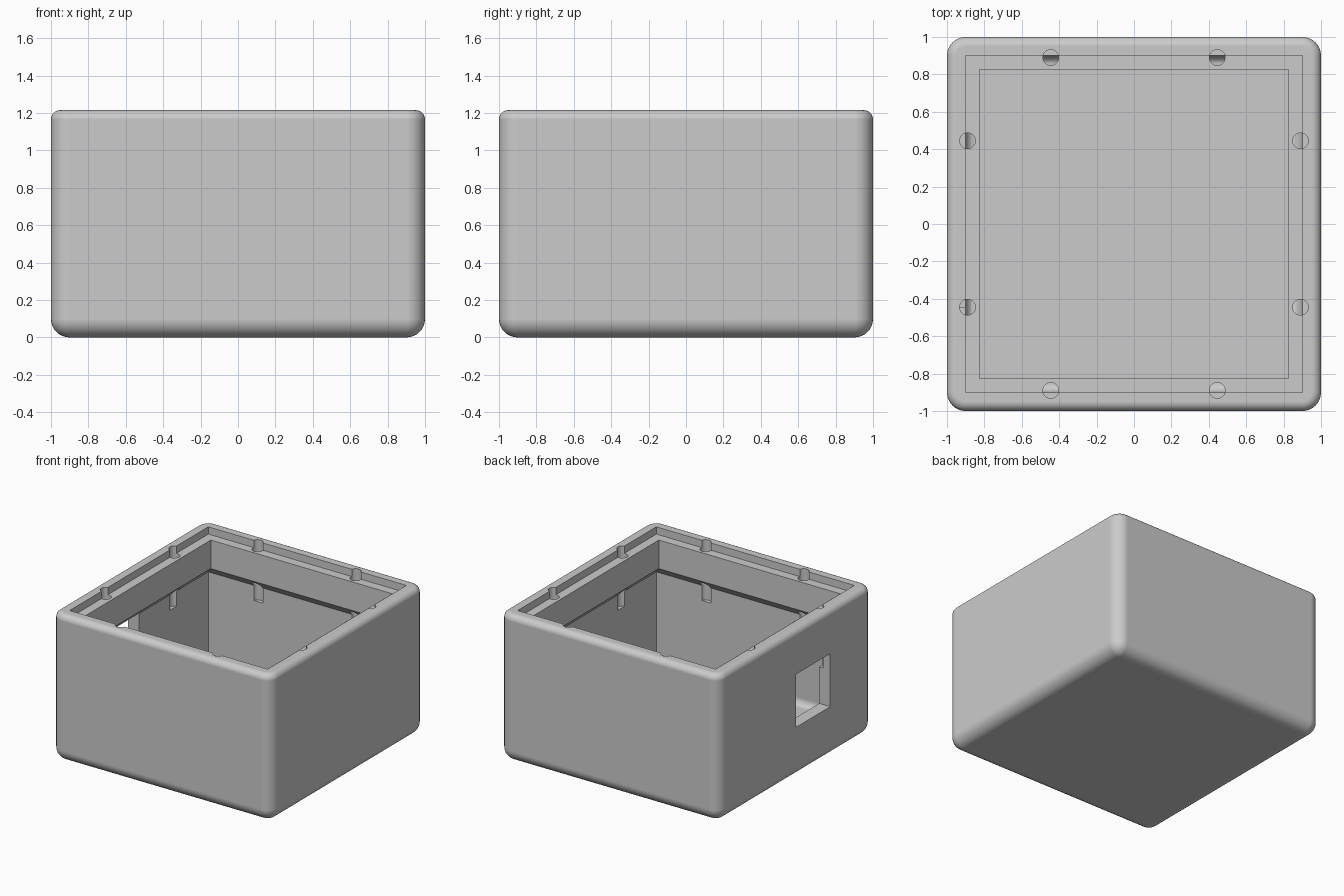
import bpy, bmesh, math
from mathutils import Vector

cube = bpy.data.objects.get("Cube")
if cube:
    bpy.data.objects.remove(cube, do_unlink=True)

HEIGHT = 1.215
CORE = 0.9          # inner wall and centre of the outer corner rounding
WALL = 0.1
STEPS = 8           # segments per quarter round

grey = bpy.data.materials.new("light_grey")
grey.use_nodes = True
colour = (0.6, 0.6, 0.6, 1)
grey.diffuse_color = colour
grey.node_tree.nodes["Principled BSDF"].inputs["Base Color"].default_value = colour


def quarter(radius):
    """Sine and cosine offsets along a quarter circle."""
    for i in range(STEPS + 1):
        a = math.pi / 2 * i / STEPS
        yield radius * math.sin(a), radius * math.cos(a)


def ring(bm, half, radius, z):
    """Square ring of points whose corners are arcs of the given radius."""
    points = []
    for k in range(4):
        corner = math.pi / 4 + k * math.pi / 2
        centre = Vector((math.cos(corner), math.sin(corner), 0)) * half * math.sqrt(2)
        for i in range(STEPS + 1):
            a = k * math.pi / 2 + math.pi / 2 * i / STEPS
            points.append(bm.verts.new(
                centre + Vector((radius * math.cos(a), radius * math.sin(a), z))))
    return points


# Wall section, from the underside up the outside and down the inside
section = [(CORE, s, WALL - c) for s, c in quarter(WALL)]
top_round = WALL / 2
section += [(CORE, top_round + c, HEIGHT - top_round + s) for s, c in quarter(top_round)]
section += [(CORE, 0, HEIGHT), (CORE, 0, 1.155)]           # recess for a lid
section += [(0.825, 0, 1.155), (0.825, 0, 0.92)]           # lip
section += [(CORE, 0, 0.845)]                              # slope under the lip
fillet = 0.06
section += [(CORE - fillet + c, 0, WALL + fillet - s) for s, c in quarter(fillet)]

# Box body
bm = bmesh.new()
rings = [ring(bm, *row) for row in section]
for low, high in zip(rings, rings[1:]):
    for i in range(len(low)):
        j = (i + 1) % len(low)
        bm.faces.new((low[i], low[j], high[j], high[i]))
bm.faces.new(rings[0])
bm.faces.new(rings[-1])
bmesh.ops.remove_doubles(bm, verts=bm.verts, dist=0.0001)
bmesh.ops.dissolve_degenerate(bm, dist=0.0001, edges=bm.edges)
bmesh.ops.recalc_face_normals(bm, faces=bm.faces)
mesh = bpy.data.meshes.new("box_body")
bm.to_mesh(mesh)
bm.free()
body = bpy.data.objects.new("box_body", mesh)
bpy.context.collection.objects.link(body)
mesh.materials.append(grey)


def cut(cutter):
    """Subtract a helper from the body and remove the helper."""
    cutter.hide_render = True
    cutter.data.materials.append(grey)
    mod = body.modifiers.new("cut", "BOOLEAN")
    mod.operation = "DIFFERENCE"
    mod.solver = "EXACT"
    mod.object = cutter
    bpy.ops.object.select_all(action="DESELECT")
    bpy.context.view_layer.objects.active = body
    body.select_set(True)
    bpy.ops.object.modifier_apply(modifier=mod.name)
    bpy.data.objects.remove(cutter, do_unlink=True)


# Window in the right wall
bpy.ops.mesh.primitive_cube_add(size=1, location=(-0.95, -0.222, 0.637))
window = bpy.context.object
window.name = "window_cutter"
window.scale = (0.24, 0.445, 0.435)
cut(window)

# Two pin holes along each wall
bottom, top = 0.72, 1.3
for k in range(4):
    a = k * math.pi / 2
    for side in (-0.445, 0.445):
        x = 0.89 * math.cos(a) - side * math.sin(a)
        y = 0.89 * math.sin(a) + side * math.cos(a)
        bpy.ops.mesh.primitive_cylinder_add(
            vertices=32, radius=0.042, depth=top - bottom,
            location=(x, y, (top + bottom) / 2))
        bpy.context.object.name = "pin_hole_cutter"
        cut(bpy.context.object)

# Smooth rounds, flat walls
bpy.ops.object.select_all(action="DESELECT")
body.select_set(True)
bpy.context.view_layer.objects.active = body
bpy.ops.object.shade_smooth_by_angle(angle=math.radians(30))
normals = body.modifiers.new("flat_walls", "WEIGHTED_NORMAL")
normals.keep_sharp = True
